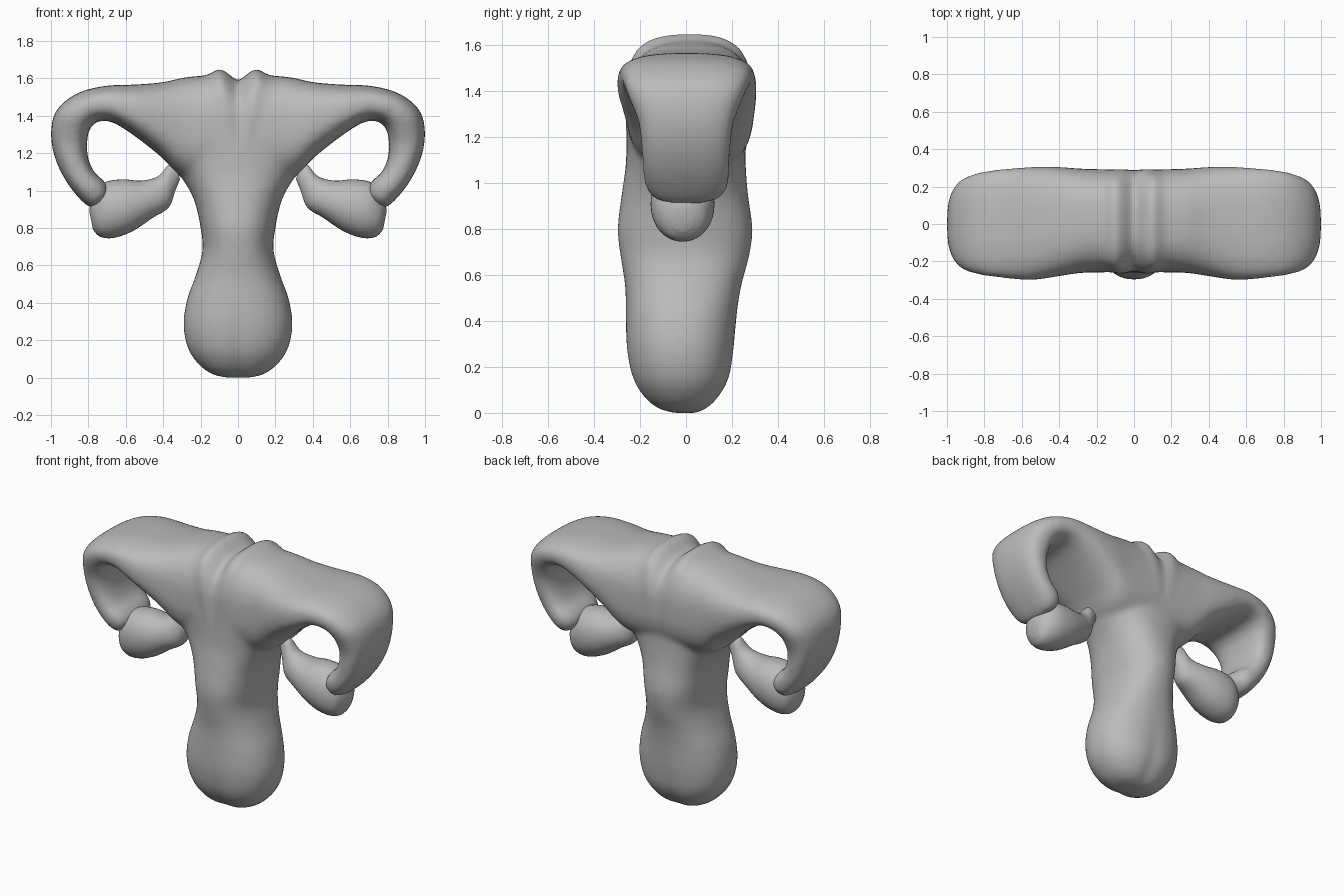
import bpy, bmesh, math
from mathutils import Vector

if "Cube" in bpy.data.objects:
    bpy.data.objects.remove(bpy.data.objects["Cube"])

grey = bpy.data.materials.new("soft grey")
grey.diffuse_color = (0.5, 0.5, 0.5, 1)
grey.use_nodes = True
grey.node_tree.nodes["Principled BSDF"].inputs["Base Color"].default_value = grey.diffuse_color


def spline(rows, steps):
    """Catmull-Rom interpolation through rows of numbers."""
    out = []
    for i in range(len(rows) - 1):
        p0, p1, p2, p3 = (rows[max(0, min(len(rows) - 1, i + k))] for k in (-1, 0, 1, 2))
        for s in range(steps):
            t = s / steps
            out.append([0.5 * (2 * b + (c - a) * t + (2 * a - 5 * b + 4 * c - d) * t * t
                               + (3 * b - a - 3 * c + d) * t ** 3)
                        for a, b, c, d in zip(p0, p1, p2, p3)])
    return out + [list(rows[-1])]


def loft(bm, rows, power=2.4, mirror=1, sides=40, steps=5):
    """Rows: outer x,z, inner x,z, front y, back y of rounded cross-sections."""
    rings = []
    for ax, az, bx, bz, y0, y1 in spline(rows, steps):
        ring = []
        for k in range(sides):
            a = 2 * math.pi * k / sides
            c, s = math.cos(a), math.sin(a)
            u = math.copysign(abs(c) ** (2 / power), c) / 2
            v = math.copysign(abs(s) ** (2 / power), s) / 2
            ring.append(bm.verts.new((mirror * ((ax + bx) / 2 + u * (ax - bx)),
                                      (y0 + y1) / 2 + v * (y1 - y0),
                                      (az + bz) / 2 + u * (az - bz))))
        rings.append(ring)
    faces = [bm.faces.new(rings[0]), bm.faces.new(rings[-1])]
    for r, q in zip(rings, rings[1:]):
        for k in range(sides):
            j = (k + 1) % sides
            faces.append(bm.faces.new((r[k], r[j], q[j], q[k])))
    bmesh.ops.recalc_face_normals(bm, faces=faces)


def finish(name, bm):
    me = bpy.data.meshes.new(name)
    bm.to_mesh(me)
    bm.free()
    me.materials.append(grey)
    ob = bpy.data.objects.new(name, me)
    bpy.context.collection.objects.link(ob)
    for p in me.polygons:
        p.use_smooth = True
    return ob


# central trunk: z, half width, front y, back y
trunk = [(0.0, .06, -.06, .05), (.015, .13, -.12, .09), (.06, .20, -.18, .14),
         (.15, .265, -.235, .19), (.28, .292, -.26, .21), (.42, .272, -.262, .22),
         (.55, .225, -.265, .24), (.68, .19, -.285, .275), (.8, .20, -.298, .29),
         (.95, .235, -.28, .27), (1.08, .31, -.262, .26), (1.2, .42, -.26, .26),
         (1.3, .52, -.26, .27), (1.42, .56, -.25, .27), (1.52, .5, -.2, .2)]
# arms curling outward and down
arm = [(0, 1.62, 0, 1.05, -.26, .29), (.25, 1.61, .27, 1.06, -.26, .295),
       (.4, 1.58, .41, 1.18, -.28, .305), (.55, 1.567, .55, 1.29, -.3, .305),
       (.71, 1.56, .67, 1.365, -.29, .295), (.86, 1.52, .75, 1.37, -.275, .28),
       (.97, 1.43, .795, 1.325, -.25, .25), (1.0, 1.31, .808, 1.24, -.21, .21),
       (.98, 1.18, .80, 1.17, -.195, .195), (.925, 1.06, .77, 1.1, -.19, .19),
       (.85, .96, .715, 1.05, -.18, .185), (.79, .91, .69, 1.0, -.15, .155),
       (.75, .92, .70, .965, -.09, .09)]
bm = bmesh.new()
loft(bm, [(w, z, -w, z, a, b) for z, w, a, b in trunk], 2.3)
for side in (1, -1):
    loft(bm, arm, 2.7, side)
body = finish("body_with_arms", bm)

# fuse and smooth the parts into one skin
rm = body.modifiers.new("fuse", "REMESH")
rm.mode = "VOXEL"
rm.voxel_size = 0.016
rm.use_smooth_shade = True
sm = body.modifiers.new("smooth", "SMOOTH")
sm.factor = 0.5
sm.iterations = 14
bpy.context.view_layer.objects.active = body
body.select_set(True)
for m in ("fuse", "smooth"):
    bpy.ops.object.modifier_apply(modifier=m)

# central notch, two humps and fanned creases at the top
for v in body.data.vertices:
    x, y, z = v.co
    f = max(0, min(1, (z - 1.2) / 0.35))
    if f > 0 and abs(x) < 0.4:
        r = abs(x) / (0.35 + 0.65 * f)
        wave = math.exp(-((r - .1) / .05) ** 2) - .9 * math.exp(-(r / .04) ** 2)
        v.co.z += 0.03 * f ** 3 * wave
        v.co.y += math.copysign(min(1, abs(y) / .15), y) * 0.014 * f * wave * (1 if y < 0 else .4)
    # shallow vertical groove in the lower bulb
    if z < 0.4:
        v.co.y += -math.copysign(min(1, abs(y) / .1), y) * .012 * math.exp(-(x / .05) ** 2) * (1 - z / .4)

# hanging side pods
pod = [(.335, 1.15, .31, 1.06, -.03, .02), (.375, 1.135, .335, 1.0, -.055, .035),
       (.43, 1.075, .37, .91, -.09, .06), (.52, 1.053, .455, .855, -.125, .095),
       (.62, 1.06, .56, .785, -.15, .12), (.72, 1.04, .66, .748, -.15, .12),
       (.78, .96, .735, .752, -.115, .085), (.795, .89, .775, .79, -.06, .03)]
for side, name in ((1, "right_pod"), (-1, "left_pod")):
    bm = bmesh.new()
    loft(bm, pod, 2.1, side)
    finish(name, bm)
